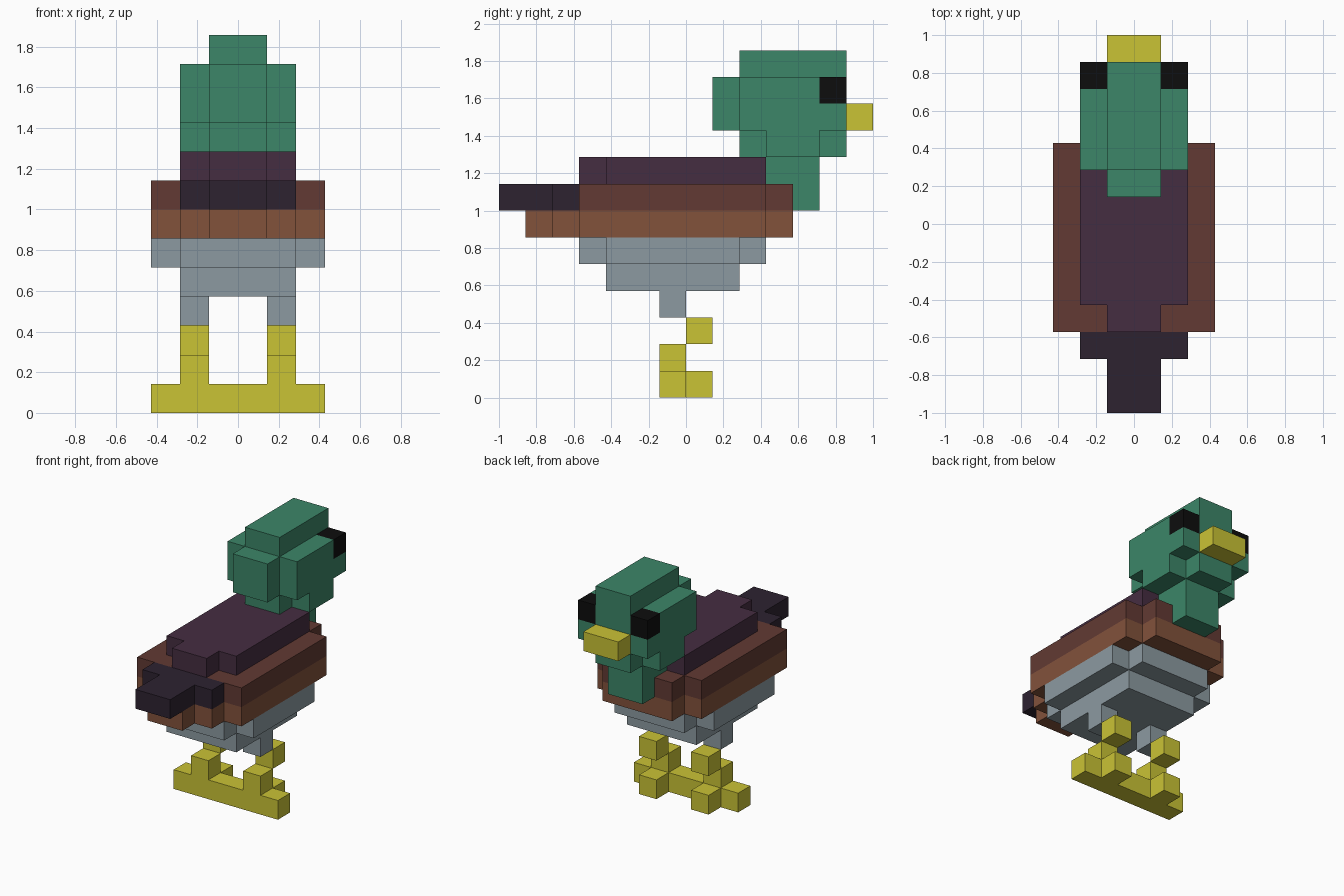
import bpy, bmesh, math
from mathutils import Vector

if "Cube" in bpy.data.objects:
    bpy.data.objects.remove(bpy.data.objects["Cube"])

U = 1 / 7  # edge of one block

COLOURS = {
    "green": (0.045, 0.238, 0.138),
    "black": (0.004, 0.004, 0.004),
    "yellow": (0.591, 0.546, 0.036),
    "plum": (0.060, 0.026, 0.053),
    "dark_plum": (0.026, 0.016, 0.030),
    "dark_brown": (0.122, 0.042, 0.033),
    "brown": (0.223, 0.084, 0.044),
    "grey": (0.262, 0.323, 0.356),
}
materials = {}
for name, rgb in COLOURS.items():
    materials[name] = bpy.data.materials.new(name)
    materials[name].diffuse_color = (*rgb, 1)

# Part: (colour, boxes); box = (x0, x1, y0, y1, z0, z1) in blocks, mirrored in x
PARTS = {
    "head": ("green", [(0, 1, 2, 6, 12, 13), (0, 2, 2, 6, 10, 12), (0, 1, 1, 2, 10, 12)]),
    "neck": ("green", [(0, 1, 2, 6, 9, 10), (0, 2, 3, 5, 9, 10), (0, 1, 3, 5, 7, 9)]),
    "eyes": ("black", [(1, 2, 5, 6, 11, 12)]),
    "beak": ("yellow", [(0, 1, 6, 7, 10, 11)]),
    "back": ("plum", [(0, 2, -3, 3, 8, 9), (0, 1, -4, -3, 8, 9)]),
    "tail": ("dark_plum", [(0, 2, -5, -4, 7, 8), (0, 1, -7, -5, 7, 8)]),
    "upper_body": ("dark_brown", [(0, 3, -4, 3, 7, 8), (0, 2, 3, 4, 7, 8)]),
    "lower_body": ("brown", [(0, 3, -4, 3, 6, 7), (0, 2, -5, 4, 6, 7), (0, 1, -6, -5, 6, 7)]),
    "belly": ("grey", [(0, 3, -3, 2, 5, 6), (0, 2, -4, 3, 5, 6), (0, 2, -3, 2, 4, 5)]),
    "thighs": ("grey", [(1, 2, -1, 0, 3, 4)]),
    "shins": ("yellow", [(1, 2, 0, 1, 2, 3), (1, 2, -1, 0, 1, 2)]),
    "feet": ("yellow", [(0, 3, -1, 0, 0, 1), (1, 2, 0, 1, 0, 1)]),
}

# Fill the block grid; later parts replace earlier ones
grid = {}
for part, (_, boxes) in PARTS.items():
    for x0, x1, y0, y1, z0, z1 in boxes:
        for x in range(x0, x1):
            for y in range(y0, y1):
                for z in range(z0, z1):
                    grid[x, y, z] = grid[-1 - x, y, z] = part


def build_part(part, colour):
    """Make the outer skin of one part, with flat areas merged."""
    bm = bmesh.new()
    for cell in [c for c, owner in grid.items() if owner == part]:
        centre = Vector(cell) + Vector((0.5, 0.5, 0.5))
        for axis in range(3):
            for sign in (-1, 1):
                n = Vector((0, 0, 0))
                n[axis] = sign
                if tuple(int(a + b) for a, b in zip(cell, n)) in grid:
                    continue
                a = Vector((0, 0, 0))
                a[(axis + 1) % 3] = 0.5
                b = n.cross(a)
                corners = (a + b, b - a, -a - b, a - b)
                bm.faces.new([bm.verts.new((centre + n / 2 + c) * U) for c in corners])
    bmesh.ops.remove_doubles(bm, verts=bm.verts, dist=1e-4)
    bmesh.ops.dissolve_limit(bm, angle_limit=math.radians(1),
                             verts=bm.verts, edges=bm.edges)
    mesh = bpy.data.meshes.new(part)
    bm.to_mesh(mesh)
    bm.free()
    mesh.materials.append(materials[colour])
    bpy.context.collection.objects.link(bpy.data.objects.new(part, mesh))


for part, (colour, _) in PARTS.items():
    build_part(part, colour)

for m in bpy.data.materials:
    if m.users and not m.is_grease_pencil:
        m.use_nodes = True
        m.node_tree.nodes["Principled BSDF"].inputs["Base Color"].default_value = m.diffuse_color
